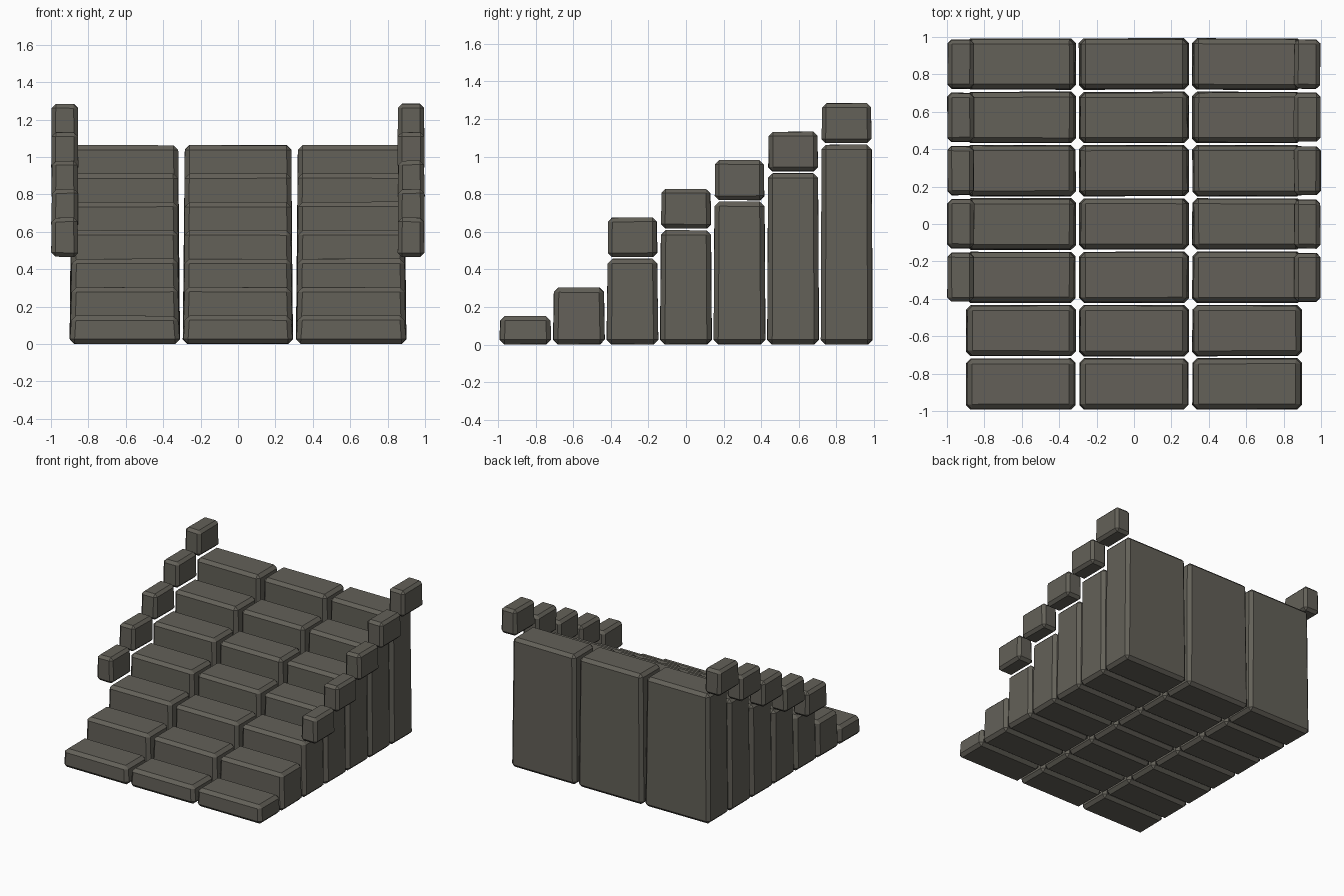
import bpy, bmesh, random
from mathutils import Vector

if "Cube" in bpy.data.objects:
    bpy.data.objects.remove(bpy.data.objects["Cube"])

random.seed(4)

stone = bpy.data.materials.new("dark_stone")
stone.diffuse_color = (0.125, 0.118, 0.098, 1)
stone.use_nodes = True
stone.node_tree.nodes["Principled BSDF"].inputs["Base Color"].default_value = stone.diffuse_color


def block(name, x, y, z, taper, bevel, jitter=0.003):
    """Chamfered stone block from (min, max) ranges, slightly tapered and uneven."""
    bm = bmesh.new()
    bmesh.ops.create_cube(bm, size=1)
    centre = Vector(((x[0] + x[1]) / 2, (y[0] + y[1]) / 2, (z[0] + z[1]) / 2))
    for v in bm.verts:
        s = taper if v.co.z > 0 else 1
        v.co.x *= (x[1] - x[0]) * s
        v.co.y *= (y[1] - y[0]) * s
        v.co.z *= z[1] - z[0]
        # uneven hand-cut corners, pulled inward only
        v.co -= Vector([random.uniform(0, jitter) * (1 if c > 0 else -1) for c in v.co])
        v.co += centre
    bmesh.ops.bevel(bm, geom=bm.edges[:], offset=bevel, segments=1,
                    affect='EDGES', profile=0.5)
    bmesh.ops.recalc_face_normals(bm, faces=bm.faces[:])
    mesh = bpy.data.meshes.new(name)
    bm.to_mesh(mesh)
    bm.free()
    mesh.materials.append(stone)
    obj = bpy.data.objects.new(name, mesh)
    bpy.context.collection.objects.link(obj)
    return obj


STEPS, RISE, PITCH = 7, 0.152, 0.285
for i in range(STEPS):
    yc = (i - 3) * PITCH
    top = RISE * (i + 1) + 0.001
    # three full-height blocks form each step
    for c in (-1, 0, 1):
        xc = c * 0.605
        block(f"step_{i + 1}_block_{c + 2}", (xc - 0.296, xc + 0.296),
              (yc - 0.139, yc + 0.139), (0.0, top), 0.965, 0.025)
    # side kerb blocks from the third step upward
    if i >= 2:
        for side, label in ((-1, "left"), (1, "right")):
            xs = sorted((side * 0.852, side * 1.0))
            block(f"kerb_{label}_{i + 1}", xs, (yc - 0.134, yc + 0.134),
                  (top + 0.006, top + 0.221), 0.98, 0.022, 0.005)
